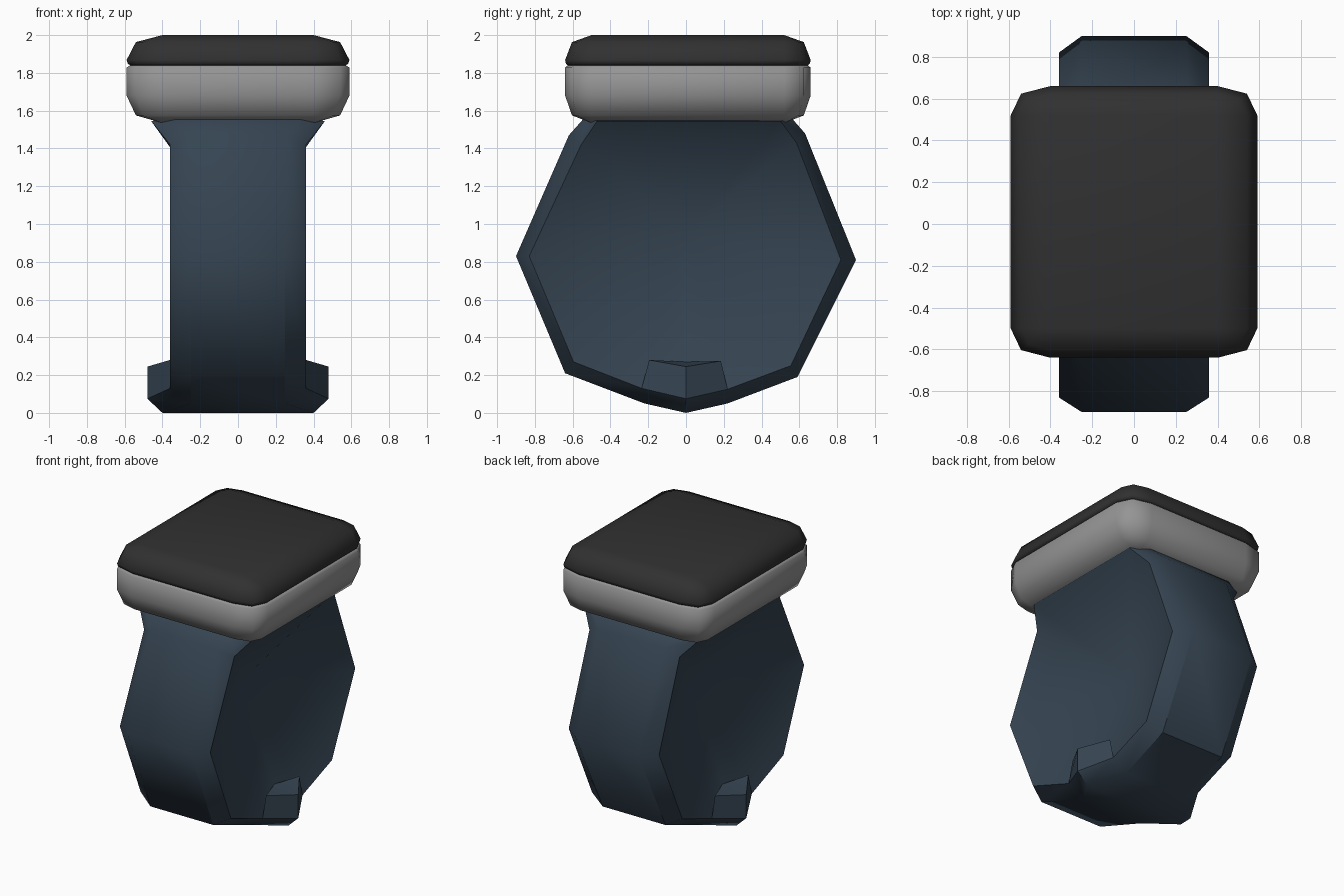
import bpy, bmesh, math

if "Cube" in bpy.data.objects:
    bpy.data.objects.remove(bpy.data.objects["Cube"])


def material(name, colour):
    m = bpy.data.materials.new(name)
    m.diffuse_color = (*colour, 1)
    m.use_nodes = True
    m.node_tree.nodes["Principled BSDF"].inputs["Base Color"].default_value = m.diffuse_color
    return m


SCREEN = material("charcoal", (0.030, 0.030, 0.030))
METAL = material("grey metal", (0.30, 0.30, 0.30))
BAND = material("slate blue", (0.036, 0.058, 0.084))


def finish(name, bm, mat, sharp):
    bmesh.ops.remove_doubles(bm, verts=bm.verts, dist=0.0005)
    bmesh.ops.recalc_face_normals(bm, faces=bm.faces)
    for f in bm.faces:
        f.smooth = True
    for e in bm.edges:
        e.smooth = not sharp(e)
    mesh = bpy.data.meshes.new(name)
    bm.to_mesh(mesh)
    bm.free()
    mesh.materials.append(mat)
    ob = bpy.data.objects.new(name, mesh)
    bpy.context.collection.objects.link(ob)


def steep(e, degrees):
    return len(e.link_faces) == 2 and e.calc_face_angle(0) > math.radians(degrees)


def rounded_case(name, rings, mat):
    """Stack rounded rectangles; t pulls each ring in from the rim."""
    bm = bmesh.new()
    loops = []
    for z, t in rings:
        quarter = [(0.40 + 0.19 * u * (1 - t), 0.51 + 0.14 * v * (1 - t))
                   for u, v in ((1, 0), (0.74, 0.74), (0, 1))]
        pts = quarter + [(-x, y) for x, y in reversed(quarter)]
        pts += [(-x, -y) for x, y in pts]
        loops.append([bm.verts.new((x, y + 0.01, z)) for x, y in pts])
    n = len(loops[0])
    for a, b in zip(loops, loops[1:]):
        for i in range(n):
            j = (i + 1) % n
            bm.faces.new((a[i], a[j], b[j], b[i]))
    bm.faces.new(loops[0])
    bm.faces.new(loops[-1])
    finish(name, bm, mat, lambda e: steep(e, 60))


# Case and screen, with a fine seam between them
rounded_case("watch_case", [(1.535, 1), (1.575, .26), (1.68, 0), (1.828, 0), (1.84, .1)], METAL)
rounded_case("watch_screen", [(1.84, .1), (1.85, .03), (1.868, 0), (1.963, .26), (2.0, 1)], SCREEN)

# Closed strap: stations of (outer y, z, half width), (inner y, z, half width)
stations = [
    ((-.54, 1.56, .34), (-.47, 1.545, .46)),
    ((-.62, 1.47, .26), (-.555, 1.42, .36)),
    ((-.90, .83, .25), (-.83, .83, .36)),
    ((-.64, .21, .25), (-.595, .27, .36)),
    ((-.22, .05, .25), (-.235, .13, .36)),
    ((0, 0, .40), (0, .075, .48)),
    ((.22, .05, .25), (.22, .125, .36)),
    ((.59, .19, .25), (.555, .25, .36)),
    ((.90, .81, .25), (.82, .81, .36)),
    ((.63, 1.48, .26), (.585, 1.43, .36)),
    ((.56, 1.56, .34), (.50, 1.545, .46)),
]
clasp = [(-.195, .28, .36), (0, .245, .48), (.185, .275, .36)]
HUB_X = .03          # the side walls dish inwards to this half width

bm = bmesh.new()
outers, inners = [], []
for s in (-1, 1):
    def vert(p):
        return bm.verts.new((s * p[2], p[0], p[1]))
    out = [vert(o) for o, i in stations]
    inn = [vert(i) for o, i in stations]
    top = [vert(p) for p in clasp]
    back = vert((0, .27, .29))
    hub = vert((0, .95, HUB_X))
    # edge chamfer
    for k in range(len(out) - 1):
        bm.faces.new((out[k], out[k + 1], inn[k + 1], inn[k]))
    # clasp bulge with its top and ends
    for k in range(2):
        bm.faces.new((inn[4 + k], inn[5 + k], top[k + 1], top[k]))
        bm.faces.new((top[k], top[k + 1], back))
    bm.faces.new((inn[4], top[0], back))
    bm.faces.new((inn[6], back, top[2]))
    # dished side wall
    ring = inn[:5] + [back] + inn[6:]
    for k in range(len(ring)):
        bm.faces.new((ring[k], ring[(k + 1) % len(ring)], hub))
    outers.append(out)
    inners.append(inn)
# outer surface and hidden top
a, b = outers
for k in range(len(a) - 1):
    bm.faces.new((a[k], a[k + 1], b[k + 1], b[k]))
bm.faces.new((a[0], b[0], inners[1][0], inners[1][-1], b[-1], a[-1], inners[0][-1], inners[0][0]))


def strap_sharp(e):
    p, q = (v.co for v in e.verts)
    if p.x * q.x < 0:                       # edges running across the strap
        return p.y > .5 and max(p.z, q.z) < .3
    low_rim = max(abs(p.x), abs(q.x)) < .262 and min(abs(p.x), abs(q.x)) > .24 and max(p.z, q.z) < .9
    return low_rim or steep(e, 46)


finish("strap", bm, BAND, strap_sharp)
